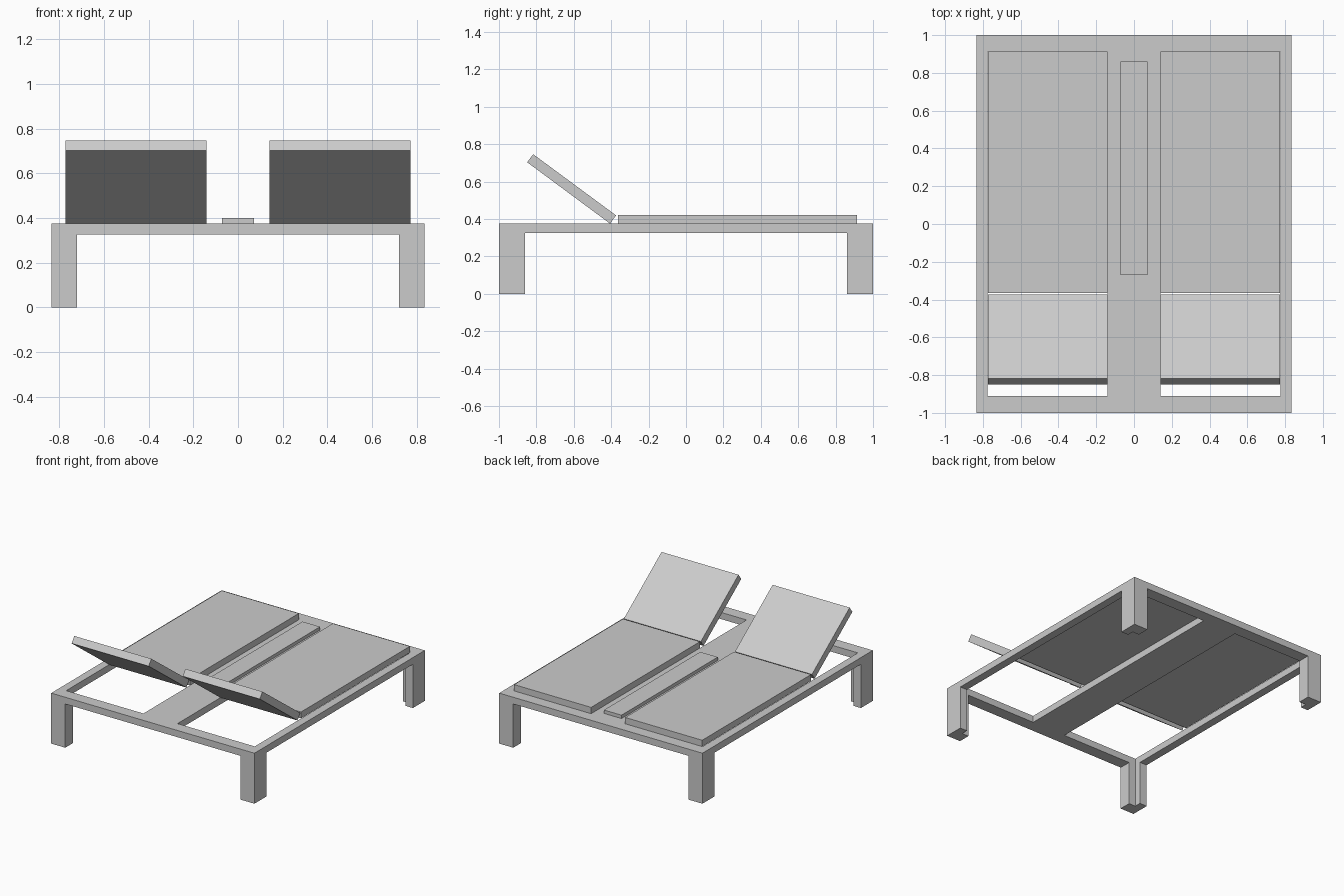
import bpy, bmesh
from mathutils import Vector

if "Cube" in bpy.data.objects:
    bpy.data.objects.remove(bpy.data.objects["Cube"])


def finish(name, bm):
    bmesh.ops.recalc_face_normals(bm, faces=bm.faces[:])
    mesh = bpy.data.meshes.new(name)
    bm.to_mesh(mesh)
    bm.free()
    obj = bpy.data.objects.new(name, mesh)
    bpy.context.collection.objects.link(obj)
    return obj


def extrude(bm, faces, offset):
    out = bmesh.ops.extrude_face_region(bm, geom=faces)["geom"]
    bmesh.ops.translate(bm, vec=Vector(offset),
                        verts=[g for g in out if isinstance(g, bmesh.types.BMVert)])
    return [g for g in out if isinstance(g, bmesh.types.BMFace)]


def side_prism(name, profile, x0, x1):
    """Extrude a (y, z) profile along x."""
    bm = bmesh.new()
    face = bm.faces.new([bm.verts.new((x0, y, z)) for y, z in profile])
    extrude(bm, [face], (x1 - x0, 0, 0))
    return finish(name, bm)


def slab(name, x0, x1, y0, y1, z0, z1):
    return side_prism(name, [(y0, z0), (y1, z0), (y1, z1), (y0, z1)], x0, x1)


TOP, UNDER = 0.375, 0.325
XS = [-0.835, -0.775, -0.72, -0.14, 0.14, 0.72, 0.775, 0.835]
YS = [-1.0, -0.91, -0.86, 0.86, 0.91, 1.0]

# frame: rim and centre bar around two openings, with L-section corner legs
bm = bmesh.new()
grid = [[bm.verts.new((x, y, TOP)) for y in YS] for x in XS]
for i in range(len(XS) - 1):
    for j in range(len(YS) - 1):
        if i in (0, 3, 6) or j in (0, 4):
            bm.faces.new((grid[i][j], grid[i + 1][j], grid[i + 1][j + 1], grid[i][j + 1]))
bottom = extrude(bm, bm.faces[:], (0, 0, UNDER - TOP))
legs = []
for f in bottom:
    c = f.calc_center_median()
    if abs(c.x) > 0.72 and abs(c.y) > 0.86:
        legs.append(f)
extrude(bm, legs, (0, 0, -UNDER))
bmesh.ops.recalc_face_normals(bm, faces=bm.faces[:])
bmesh.ops.dissolve_limit(bm, angle_limit=0.01, verts=bm.verts[:], edges=bm.edges[:])
finish("frame_with_legs", bm)

# two loungers: flat pad and raised backrest
BACK = [(-0.849, 0.703), (-0.817, 0.746), (-0.374, 0.419), (-0.406, 0.375)]
for side, x0, x1 in (("left", -0.773, -0.14), ("right", 0.14, 0.773)):
    slab(side + "_pad", x0, x1, -0.364, 0.914, TOP, 0.422)
    side_prism(side + "_backrest", BACK, x0, x1)

# raised tray on the centre bar
slab("centre_tray", -0.072, 0.072, -0.27, 0.86, TOP, 0.40)
